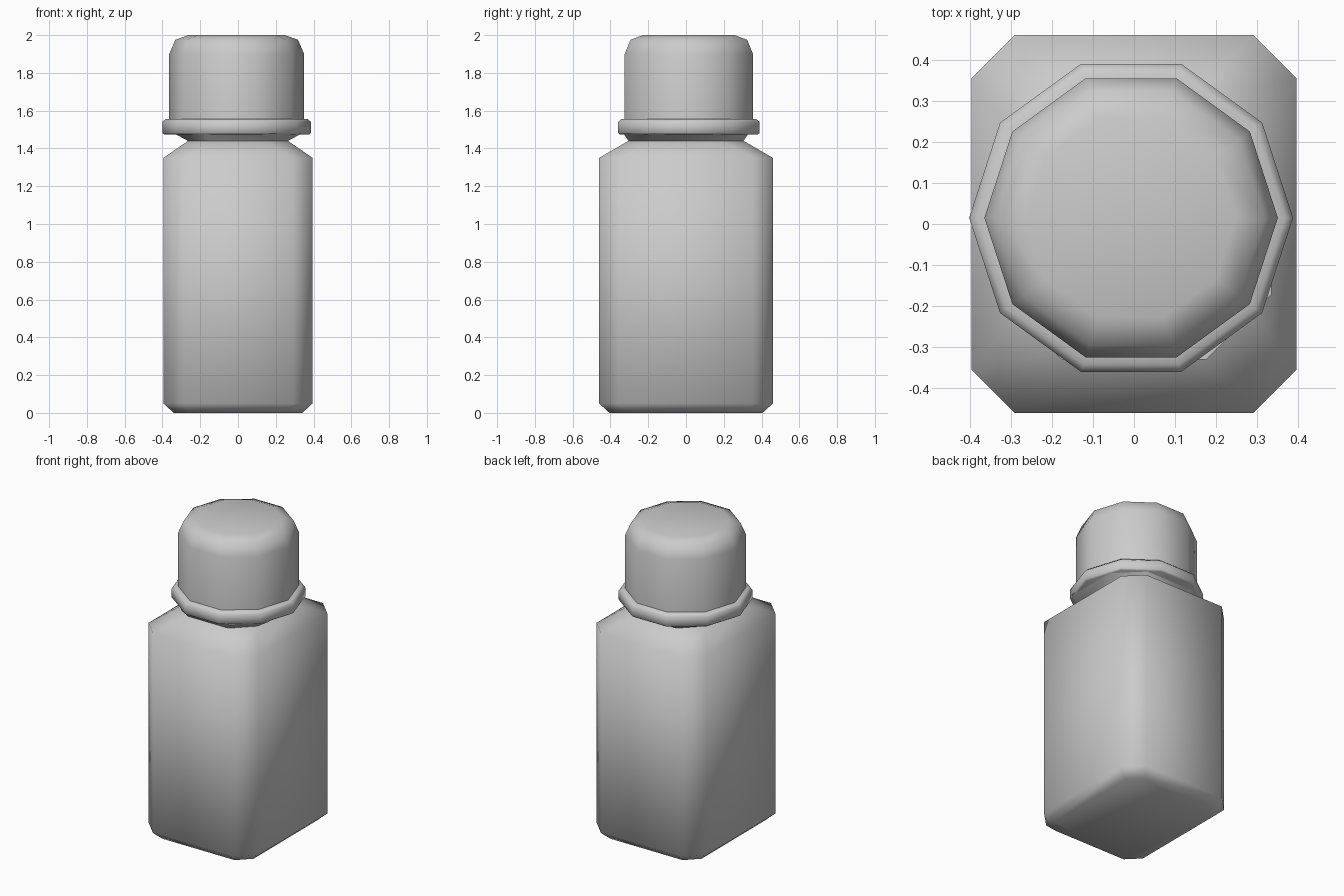
import bpy, bmesh
from math import cos, sin, tau, radians

if "Cube" in bpy.data.objects:
    bpy.data.objects.remove(bpy.data.objects["Cube"])


def chamfered_rect(hx, hy, c, z):
    """Eight-sided ring: rectangle with cut corners, counter-clockwise."""
    return [(hx, -hy + c, z), (hx, hy - c, z), (hx - c, hy, z), (-hx + c, hy, z),
            (-hx, hy - c, z), (-hx, -hy + c, z), (-hx + c, -hy, z), (hx - c, -hy, z)]


def decagon(r, z, cx=-0.007, cy=0.015):
    return [(cx + r * cos(i * tau / 10), cy + r * sin(i * tau / 10), z) for i in range(10)]


def loft(name, rings, angle=60):
    """Skin a stack of rings and close both ends."""
    bm = bmesh.new()
    loops = [[bm.verts.new(p) for p in ring] for ring in rings]
    n = len(loops[0])
    for a, b in zip(loops, loops[1:]):
        for i in range(n):
            j = (i + 1) % n
            bm.faces.new((a[i], a[j], b[j], b[i]))
    bm.faces.new(loops[0][::-1])
    bm.faces.new(loops[-1])
    bmesh.ops.recalc_face_normals(bm, faces=bm.faces)
    mesh = bpy.data.meshes.new(name)
    bm.to_mesh(mesh)
    bm.free()
    obj = bpy.data.objects.new(name, mesh)
    bpy.context.collection.objects.link(obj)
    bpy.ops.object.select_all(action='DESELECT')
    obj.select_set(True)
    bpy.context.view_layer.objects.active = obj
    bpy.ops.object.shade_smooth_by_angle(angle=radians(angle))
    return obj


# Bottle: bevelled base, straight walls, sloping shoulder, pinched neck
loft("bottle_body", [chamfered_rect(*r) for r in (
    (0.34, 0.405, 0.08, 0.0),
    (0.395, 0.46, 0.105, 0.05),
    (0.395, 0.46, 0.105, 1.35),
    (0.265, 0.305, 0.12, 1.44),
    (0.335, 0.33, 0.16, 1.478))])

# Cap: slightly off centre, with rounded top edge
loft("cap", [decagon(*r) for r in (
    (0.357, 1.50), (0.357, 1.90), (0.325, 1.975), (0.255, 2.0))])

# Collar ring at the foot of the cap
loft("cap_collar", [decagon(*r) for r in (
    (0.385, 1.475), (0.394, 1.482), (0.394, 1.54), (0.375, 1.556), (0.34, 1.556))])
